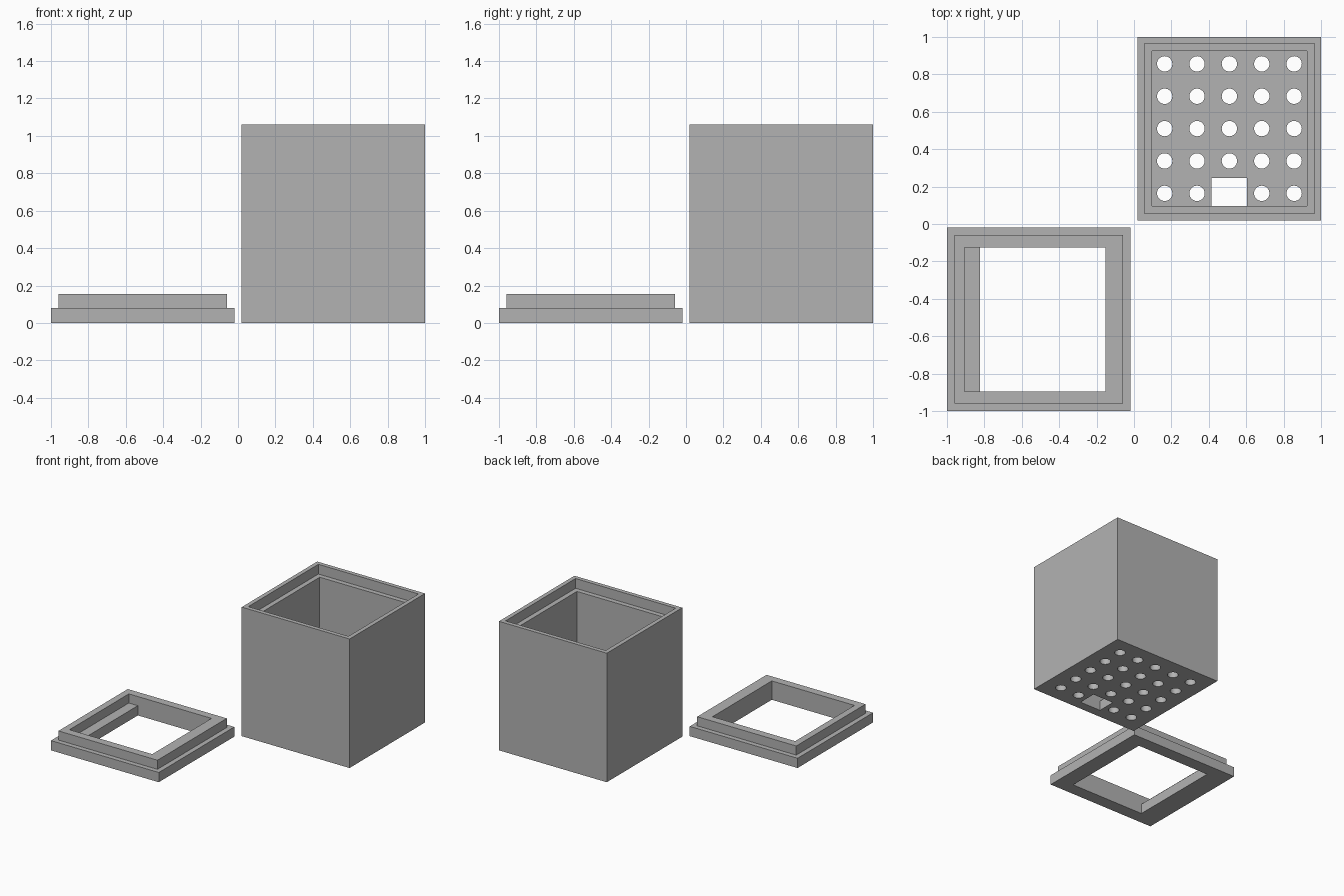
import bpy
import bmesh
from mathutils import Matrix, Vector

cube = bpy.data.objects.get("Cube")
if cube:
    bpy.data.objects.remove(cube, do_unlink=True)

# Single grey plastic
grey = bpy.data.materials.new("grey plastic")
grey.use_nodes = True
colour = (0.45, 0.45, 0.45, 1)
grey.diffuse_color = colour
grey.node_tree.nodes["Principled BSDF"].inputs["Base Color"].default_value = colour


def add_block(bm, low, high):
    low, high = Vector(low), Vector(high)
    size = Matrix.Diagonal((*(high - low), 1))
    bmesh.ops.create_cube(bm, size=1, matrix=Matrix.Translation((low + high) / 2) @ size)


def square(bm, centre, half, z0, z1):
    add_block(bm, (centre - half, centre - half, z0), (centre + half, centre + half, z1))


def make(name, bm):
    mesh = bpy.data.meshes.new(name)
    bm.to_mesh(mesh)
    bm.free()
    obj = bpy.data.objects.new(name, mesh)
    bpy.context.collection.objects.link(obj)
    mesh.materials.append(grey)
    return obj


def carve(obj, cutter, operation="DIFFERENCE"):
    """Apply one boolean and discard the cutter."""
    mod = obj.modifiers.new("carve", "BOOLEAN")
    mod.operation, mod.solver, mod.object = operation, "EXACT", cutter
    bpy.context.view_layer.objects.active = obj
    bpy.ops.object.modifier_apply(modifier=mod.name)
    bpy.data.objects.remove(cutter, do_unlink=True)


# Box: outer block, deep cavity and a wider recess for the lid
C = 0.51
HEIGHT, FLOOR, STEP = 1.06, 0.08, 0.08
bm = bmesh.new()
square(bm, C, 0.49, 0, HEIGHT)
box = make("box", bm)
for half, bottom in ((0.415, FLOOR), (0.455, HEIGHT - STEP)):
    bm = bmesh.new()
    square(bm, C, half, bottom, HEIGHT + 0.1)
    carve(box, make("cavity_cutter", bm))

# Drain holes in the floor, with a cable slot replacing the front middle one
bm = bmesh.new()
for i in range(-2, 3):
    for j in range(-2, 3):
        if (i, j) != (0, -2):
            spot = Matrix.Translation((C + i * 0.173, C + j * 0.173, FLOOR / 2))
            bmesh.ops.create_cone(bm, cap_ends=True, segments=32, radius1=0.041,
                                  radius2=0.041, depth=FLOOR * 2, matrix=spot)
add_block(bm, (C - 0.095, C - 0.4149, -0.1), (C + 0.095, 0.246, FLOOR + 0.1))
carve(box, make("hole_cutter", bm))

# Lid: flange with a raised plug that fits the box recess
bm = bmesh.new()
square(bm, -C, 0.49, 0, STEP)
lid = make("lid", bm)
bm = bmesh.new()
square(bm, -C, 0.45, STEP / 2, 0.155)
carve(lid, make("plug", bm), "UNION")

# Window through the lid, widened above a ledge on one side
for x, bottom in ((-0.823, -0.1), (-0.905, STEP)):
    bm = bmesh.new()
    add_block(bm, (x, -C - 0.385, bottom), (-0.153, -C + 0.385, 0.3))
    carve(lid, make("window_cutter", bm))

# Smooth hole walls, crisp edges
for obj in (box, lid):
    bpy.ops.object.select_all(action="DESELECT")
    obj.select_set(True)
    bpy.context.view_layer.objects.active = obj
    bpy.ops.object.shade_smooth_by_angle()
